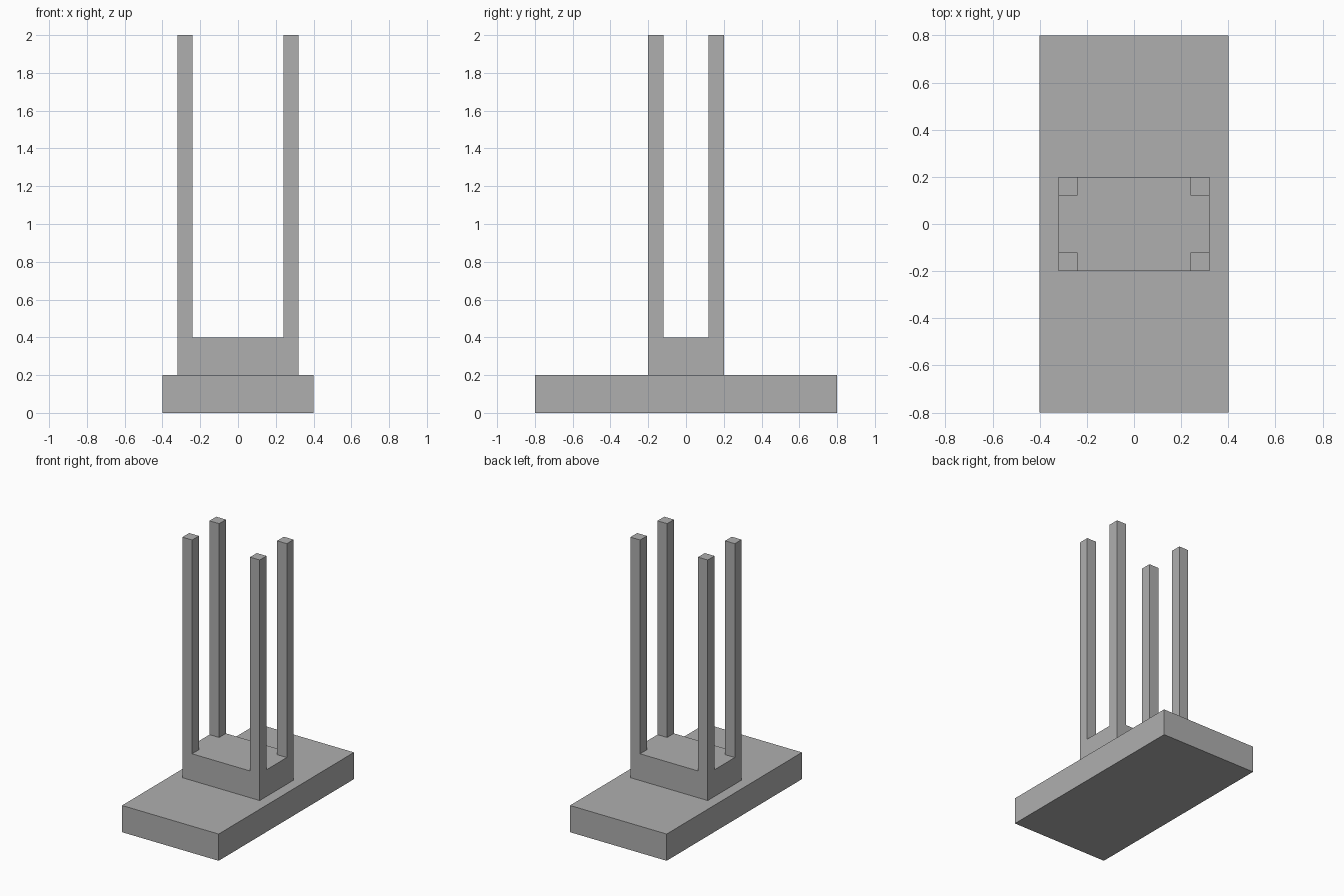
import bpy

cube = bpy.data.objects.get("Cube")
if cube:
    bpy.data.objects.remove(cube, do_unlink=True)

# Single plain grey
grey = bpy.data.materials.new("plain_grey")
grey.use_nodes = True
colour = (0.43, 0.43, 0.43, 1)
grey.diffuse_color = colour
grey.node_tree.nodes["Principled BSDF"].inputs["Base Color"].default_value = colour


def box(name, x, y, bottom, width, depth, height):
    """Box centred on x, y and standing on the given bottom height."""
    bpy.ops.mesh.primitive_cube_add(size=1, location=(x, y, bottom + height / 2))
    obj = bpy.context.object
    obj.name = name
    obj.scale = (width, depth, height)
    bpy.ops.object.transform_apply(location=False, rotation=False, scale=True)
    obj.data.materials.append(grey)
    return obj


# Long base slab and the raised block on it
box("base_slab", 0, 0, 0, 0.8, 1.6, 0.2)
box("raised_block", 0, 0, 0.2, 0.64, 0.4, 0.2)

# Four square posts, flush with the block's corners
post = 0.08
for side, sx in (("right", -1), ("left", 1)):
    for end, sy in (("front", -1), ("back", 1)):
        box(f"{end}_{side}_post", sx * 0.28, sy * 0.16, 0.4, post, post, 1.6)
